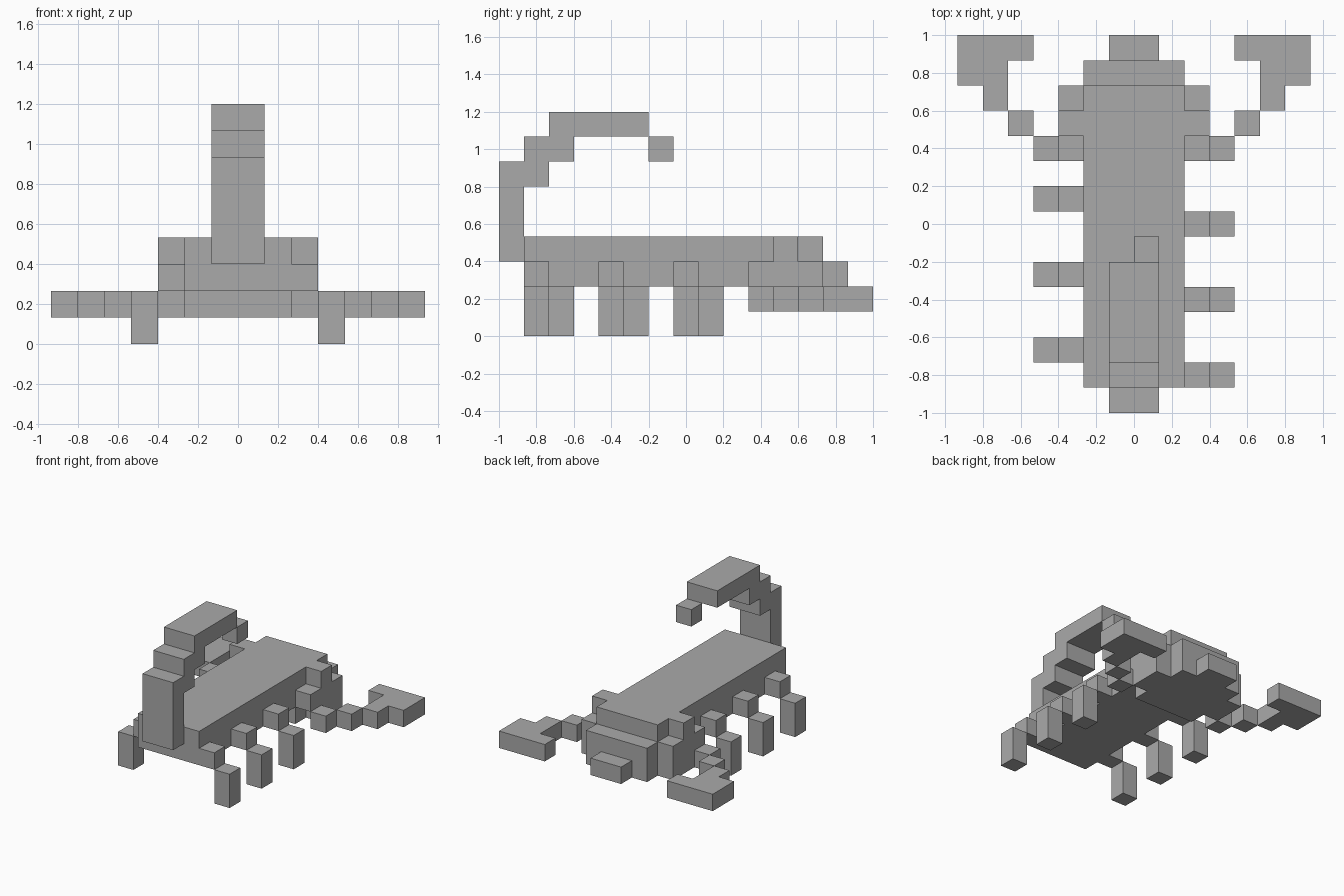
import bpy, bmesh
from mathutils import Vector

if "Cube" in bpy.data.objects:
    bpy.data.objects.remove(bpy.data.objects["Cube"])

U = 2 / 15  # block size

grey = bpy.data.materials.new("stone_grey")
grey.diffuse_color = (0.4, 0.4, 0.4, 1)
grey.use_nodes = True
grey.node_tree.nodes["Principled BSDF"].inputs["Base Color"].default_value = grey.diffuse_color

parts = {}


def add(name, *boxes):
    """Each box is (x0, x1, y0, y1, z0, z1) in blocks; y counts from the front."""
    cells = parts.setdefault(name, set())
    for x0, x1, y0, y1, z0, z1 in boxes:
        cells.update((x, y, z) for x in range(x0, x1)
                     for y in range(y0, y1) for z in range(z0, z1))


def flip(b):
    return (-b[1], -b[0]) + b[2:]


# Body slab
add("body", (-2, 2, 1, 13, 2, 4))

# Rounded head: core, cheeks and shoulders
add("head", (-2, 2, 10, 14, 1, 3), (-3, 3, 11, 13, 1, 2),
    (-3, 3, 10, 13, 2, 3), (-3, 3, 11, 12, 3, 4))
add("mouth", (-1, 1, 14, 15, 1, 2))

# Curled tail with offset stinger
add("tail", (-1, 1, 0, 1, 3, 7), (-1, 1, 0, 2, 6, 7),
    (-1, 1, 1, 3, 7, 8), (-1, 1, 2, 6, 8, 9))
add("stinger", (0, 1, 6, 7, 7, 8))

# Legs, staggered by one block between the sides
for i in range(3):
    for side, y in (("right", 1 + 3 * i), ("left", 2 + 3 * i)):
        for b in ((2, 3, y, y + 1, 2, 3), (3, 4, y, y + 1, 0, 2)):
            add(f"{side}_leg_{i + 1}", b if side == "right" else flip(b))

# Arms and hooked claws
arm = [(3, 4, 10, 11, 1, 2), (4, 5, 11, 12, 1, 2), (5, 6, 12, 13, 1, 2)]
claw = [(5, 7, 13, 15, 1, 2), (4, 5, 14, 15, 1, 2)]
for name, boxes in (("arm", arm), ("claw", claw)):
    add("right_" + name, *boxes)
    add("left_" + name, *map(flip, boxes))

# Build the exposed faces of every part
filled = set()
for name in parts:
    parts[name] -= filled
    filled |= parts[name]

for name, cells in parts.items():
    bm = bmesh.new()
    verts = {}

    def vert(p):
        if p not in verts:
            verts[p] = bm.verts.new(((p[0]) * U, (p[1] - 7.5) * U, p[2] * U))
        return verts[p]

    for c in sorted(cells):
        for a in range(3):
            b, d = (a + 1) % 3, (a + 2) % 3
            for s in (0, 1):
                n = list(c)
                n[a] += 2 * s - 1
                if tuple(n) in filled:
                    continue
                quad = []
                for i, j in ((0, 0), (1, 0), (1, 1), (0, 1)):
                    p = list(c)
                    p[a] += s
                    p[b] += i
                    p[d] += j
                    quad.append(vert(tuple(p)))
                bm.faces.new(quad if s else quad[::-1])
    # Merge flat areas into single faces
    bmesh.ops.dissolve_limit(bm, angle_limit=0.01, verts=bm.verts[:], edges=bm.edges[:])
    mesh = bpy.data.meshes.new(name)
    bm.to_mesh(mesh)
    bm.free()
    mesh.materials.append(grey)
    bpy.context.collection.objects.link(bpy.data.objects.new(name, mesh))
